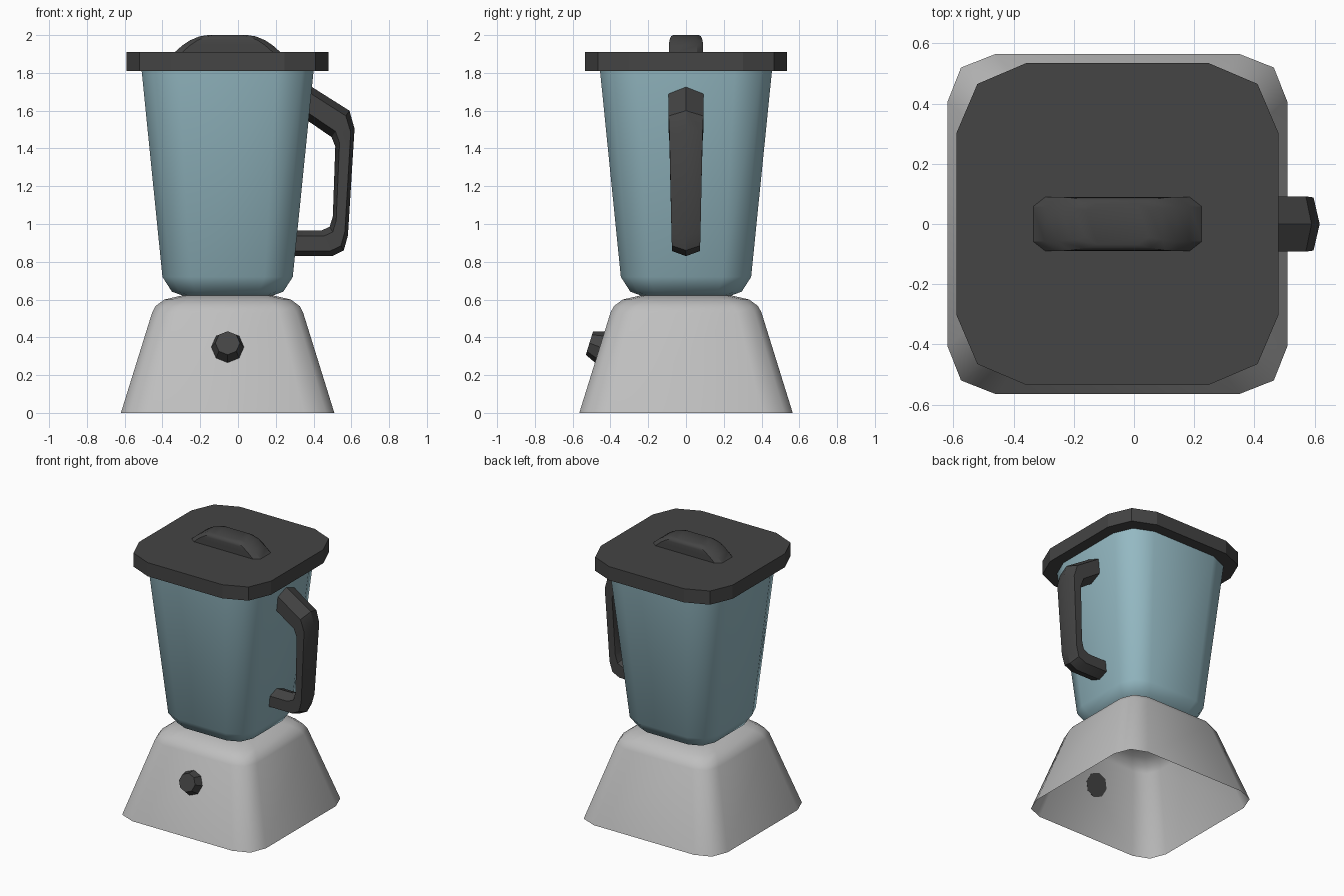
import bpy, bmesh, math
from mathutils import Vector

if "Cube" in bpy.data.objects:
    bpy.data.objects.remove(bpy.data.objects["Cube"])

CX = -0.055  # body axis; the handle sticks out to +x


def material(name, rgb):
    m = bpy.data.materials.new(name)
    m.diffuse_color = (*rgb, 1)
    m.use_nodes = True
    m.node_tree.nodes["Principled BSDF"].inputs["Base Color"].default_value = m.diffuse_color
    return m


GREY = material("light grey", (0.52, 0.52, 0.52))
BLUE = material("pale blue", (0.30, 0.49, 0.55))
DARK = material("charcoal", (0.058, 0.058, 0.058))


def loft(name, rings, mat, cap_start=True, cap_end=True, angle=0):
    """Skin a list of equal-length point rings; smooth below the given angle."""
    bm = bmesh.new()
    vs = [[bm.verts.new(p) for p in r] for r in rings]
    n = len(vs[0])
    for a, b in zip(vs, vs[1:]):
        for i in range(n):
            j = (i + 1) % n
            bm.faces.new((a[i], a[j], b[j], b[i]))
    if cap_start:
        bm.faces.new(vs[0][::-1])
    if cap_end:
        bm.faces.new(vs[-1])
    bmesh.ops.recalc_face_normals(bm, faces=bm.faces[:])
    me = bpy.data.meshes.new(name)
    bm.to_mesh(me)
    bm.free()
    me.materials.append(mat)
    if angle:
        for p in me.polygons:
            p.use_smooth = True
        me.set_sharp_from_angle(angle=math.radians(angle))
    ob = bpy.data.objects.new(name, me)
    bpy.context.collection.objects.link(ob)
    return ob


def soft_square(h, z, flat, corner):
    """Twelve-sided rounded square: three points per corner."""
    quad = [(h, h * flat), (h * corner, h * corner), (h * flat, h)]
    pts = []
    for _ in range(4):
        pts += [(CX + x, y, z) for x, y in quad]
        quad = [(-y, x) for x, y in quad]
    return pts


# motor base, open underneath
loft("motor_base",
     [soft_square(h, z, f, c) for h, z, f, c in
      [(0.565, 0.0, 0.717, 0.92), (0.40, 0.53, 0.68, 0.91),
       (0.382, 0.565, 0.66, 0.90), (0.335, 0.60, 0.63, 0.89),
       (0.24, 0.622, 0.60, 0.88)]],
     GREY, cap_start=False, angle=50)

# jar
loft("jar",
     [soft_square(h, z, 0.57, 0.87) for h, z in
      [(0.235, 0.62), (0.295, 0.642), (0.345, 0.72), (0.457, 1.83)]],
     BLUE, cap_end=False, angle=50)

# lid
loft("lid", [soft_square(0.535, z, 0.565, 0.87) for z in (1.81, 1.91)], DARK)


# grip on the lid: stacked elongated octagons
def grip_ring(z, hx, hy):
    q = [(hx, hy * 0.65), (hx - 0.04, hy)]
    right = q + [(-x, y) for x, y in q[::-1]]
    return [(CX + x, y, z) for x, y in right + [(-x, -y) for x, y in right]]


loft("lid_grip",
     [grip_ring(*r) for r in [(1.905, 0.285, 0.09), (1.945, 0.24, 0.09),
                              (1.972, 0.20, 0.088), (1.993, 0.15, 0.08),
                              (2.0, 0.105, 0.068)]],
     DARK, angle=40)

# handle: hexagonal section between an outer and an inner outline
outline = [((0.36, 1.745), (0.35, 1.56), 0.092),
           ((0.59, 1.60), (0.495, 1.46), 0.092),
           ((0.617, 1.505), (0.515, 1.41), 0.088),
           ((0.582, 0.94), (0.502, 1.04), 0.077),
           ((0.56, 0.86), (0.485, 0.985), 0.075),
           ((0.50, 0.83), (0.44, 0.965), 0.075),
           ((0.27, 0.83), (0.27, 0.965), 0.075)]
rings = []
for o, i, w in outline:
    o, i = Vector((o[0], 0, o[1])), Vector((i[0], 0, i[1]))
    a, b, side = o.lerp(i, 0.2), o.lerp(i, 0.78), Vector((0, w, 0))
    rings.append([o, a + side, b + side, i, b - side, a - side])
loft("handle", rings, DARK, angle=30)

# control knob: tapered octagon standing square to the sloping front
up = Vector((0, 0.297, 0.955))


def knob_ring(y, z, r):
    c = Vector((CX, y, z))
    return [c + r * (Vector((1, 0, 0)) * math.cos(k * math.pi / 4)
                     + up * math.sin(k * math.pi / 4)) for k in range(8)]


loft("control_knob",
     [knob_ring(-0.455, 0.348, 0.087), knob_ring(-0.511, 0.37, 0.065)], DARK)
